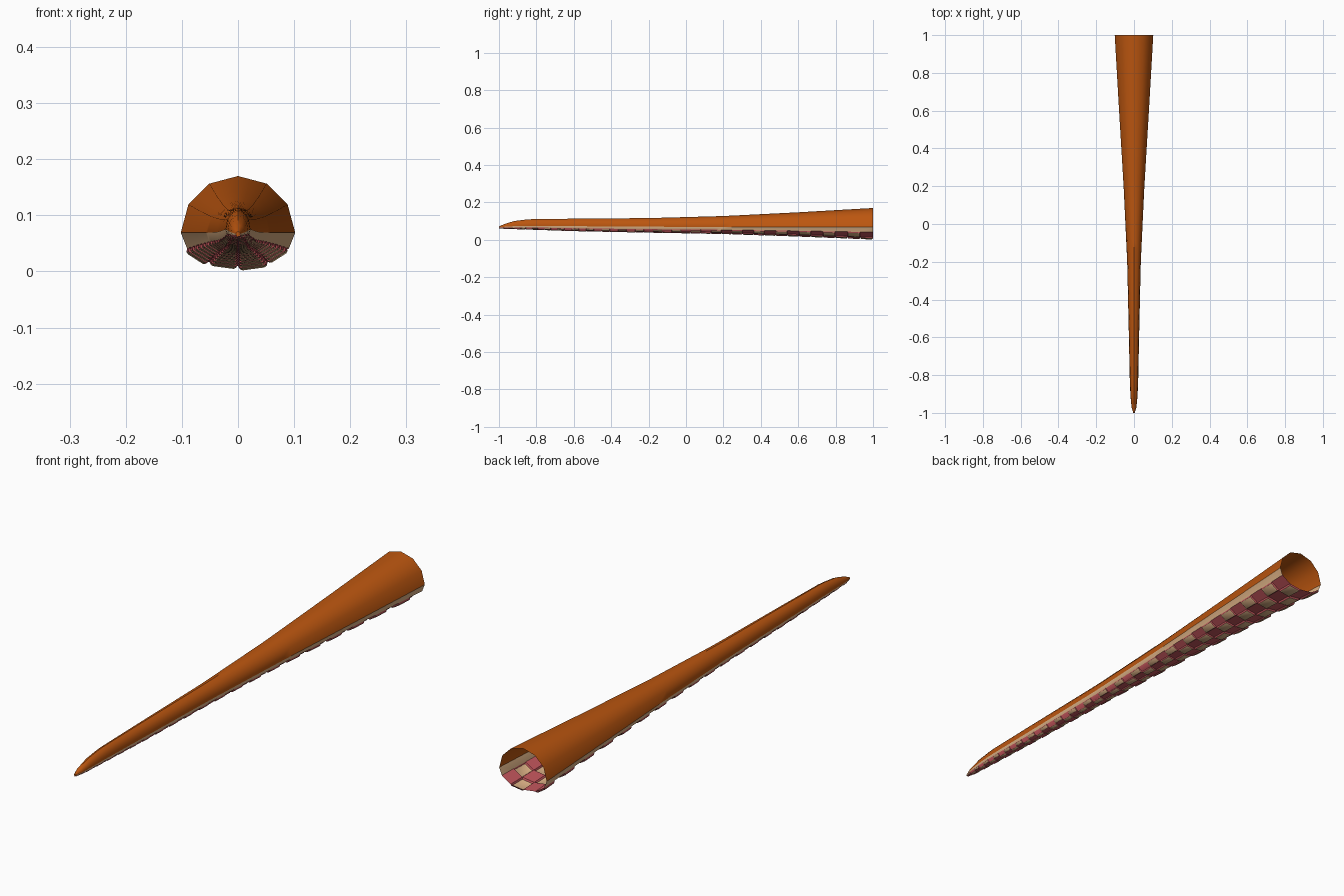
import bpy, bmesh, math

if "Cube" in bpy.data.objects:
    bpy.data.objects.remove(bpy.data.objects["Cube"])

# flat colours
def material(name, rgb):
    m = bpy.data.materials.new(name)
    m.diffuse_color = (*rgb, 1)
    m.use_nodes = True
    m.node_tree.nodes["Principled BSDF"].inputs["Base Color"].default_value = m.diffuse_color
    return m

MATS = [material("orange_skin", (0.50, 0.093, 0.005)),
        material("beige", (0.70, 0.43, 0.23)),
        material("pink", (0.56, 0.095, 0.11))]
ORANGE, BEIGE, PINK = range(3)

# stations along the arm: y, half width, top z, seam z, bottom z
STATIONS = [(-1.00, 0.004, 0.071, 0.067, 0.062),
            (-0.97, 0.013, 0.085, 0.070, 0.060),
            (-0.92, 0.018, 0.100, 0.073, 0.059),
            (-0.84, 0.022, 0.110, 0.075, 0.057),
            (-0.60, 0.027, 0.113, 0.073, 0.049),
            (-0.20, 0.036, 0.116, 0.070, 0.042),
            (0.20, 0.055, 0.127, 0.069, 0.036),
            (0.60, 0.079, 0.147, 0.069, 0.024),
            (1.00, 0.102, 0.170, 0.069, 0.0095)]

def station(y):
    for a, b in zip(STATIONS, STATIONS[1:]):
        if y <= b[0] + 1e-6:
            t = (y - a[0]) / (b[0] - a[0])
            return [p + (q - p) * t for p, q in zip(a, b)][1:]

# cross-section: round upper half, flattened underside
UPPER = [(math.cos(math.pi * k / 6), math.sin(math.pi * k / 6)) for k in range(7)]
LOWER = [(-0.89, -0.47), (-0.52, -0.88), (0, -1), (0.52, -0.88), (0.89, -0.47)]
SECTION = UPPER + LOWER
N = len(SECTION)
ROWS = 42

bm = bmesh.new()
rings = []
for i in range(ROWS + 1):
    u = i / ROWS
    y = -1 + 2 * (0.55 * u + 0.45 * u * u)
    w, top, mid, low = station(y)
    rings.append([bm.verts.new((w * x, y, mid + h * ((top - mid) if h > 0 else (mid - low))))
                  for x, h in SECTION])

# skin, side bands and checkered underside
suckers = []
for i in range(ROWS):
    for k in range(N):
        j = (k + 1) % N
        f = bm.faces.new((rings[i][k], rings[i][j], rings[i + 1][j], rings[i + 1][k]))
        if k < 6:
            f.material_index = ORANGE
        elif k in (6, N - 1):
            f.material_index = BEIGE
        else:
            f.material_index = PINK
            if (i + k) % 2 == 0:
                suckers.append(f)
tip = bm.faces.new(rings[0])
tip.material_index = ORANGE
bmesh.ops.recalc_face_normals(bm, faces=bm.faces)
# the open tube must face outwards
f = rings[-1][3].link_faces[0]
if f.normal.z < 0:
    bmesh.ops.reverse_faces(bm, faces=bm.faces)
bm.normal_update()

# raised suckers: pink wall, beige bevelled pad
for f in suckers:
    s = math.sqrt(f.calc_area())
    bmesh.ops.inset_individual(bm, faces=[f], thickness=0.07 * s, depth=0.11 * s)
    f.material_index = BEIGE
    f.normal_update()
    bmesh.ops.inset_individual(bm, faces=[f], thickness=0.10 * s, depth=0.04 * s)

mesh = bpy.data.meshes.new("tentacle")
bm.to_mesh(mesh)
bm.free()
for m in MATS:
    mesh.materials.append(m)
obj = bpy.data.objects.new("tentacle", mesh)
bpy.context.collection.objects.link(obj)
bpy.context.view_layer.objects.active = obj
obj.select_set(True)
bpy.ops.object.shade_smooth_by_angle(angle=math.radians(35))
